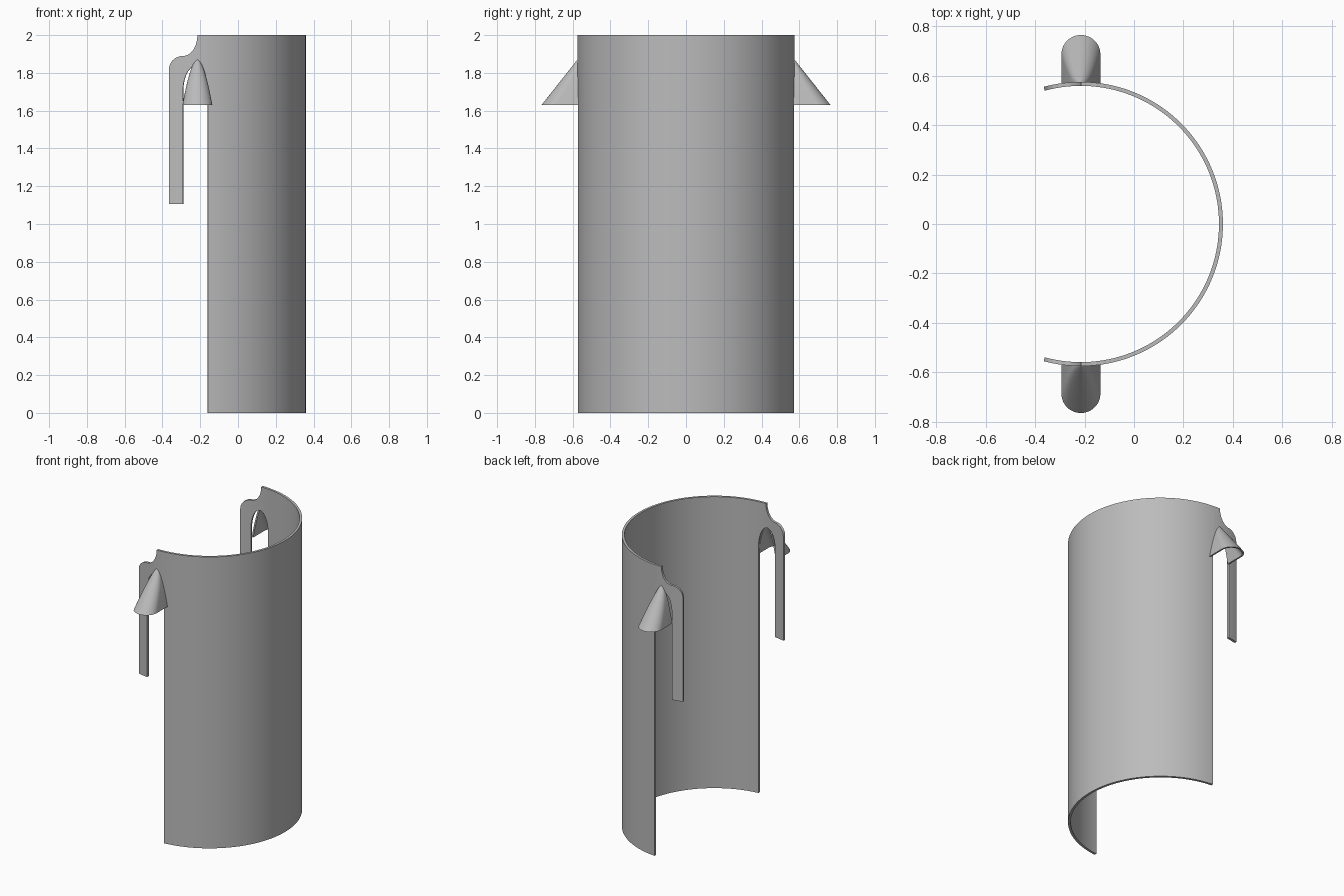
import bpy, bmesh, math

cube = bpy.data.objects.get("Cube")
if cube:
    bpy.data.objects.remove(cube, do_unlink=True)

CX, R, WALL = -0.215, 0.575, 0.016      # shell axis, outer radius, thickness
LEFT, SLOT, EDGE = -0.365, -0.292, -0.16  # strip edge, slot edge, shell edge
SPRING, PEAK = 1.70, 1.835              # slot arch heights
HOOD_TOP, HOOD_BASE = 1.87, 1.63

grey = bpy.data.materials.new("mid_grey")
grey.use_nodes = True
colour = (0.5, 0.5, 0.5, 1)
grey.diffuse_color = colour
grey.node_tree.nodes["Principled BSDF"].inputs["Base Color"].default_value = colour


def finish(name, bm, thickness=0):
    """Turn the back half into a mirrored, finished object."""
    bmesh.ops.remove_doubles(bm, verts=bm.verts, dist=1e-5)
    bmesh.ops.recalc_face_normals(bm, faces=bm.faces)
    mesh = bpy.data.meshes.new(name)
    bm.to_mesh(mesh)
    bm.free()
    mesh.materials.append(grey)
    obj = bpy.data.objects.new(name, mesh)
    bpy.context.collection.objects.link(obj)
    mirror = obj.modifiers.new("mirror", "MIRROR")
    mirror.use_axis = (False, True, False)
    if thickness:
        solid = obj.modifiers.new("wall", "SOLIDIFY")
        solid.thickness = thickness
        solid.offset = -1
    bpy.ops.object.select_all(action="DESELECT")
    obj.select_set(True)
    bpy.context.view_layer.objects.active = obj
    bpy.ops.object.convert(target="MESH")
    bpy.ops.object.shade_smooth_by_angle(angle=math.radians(35))
    return obj


def eased(a, b, n):
    """Values from a to b, bunched at both ends."""
    return [a + (b - a) * (1 - math.cos(math.pi * i / n)) / 2 for i in range(n + 1)]


def top_edge(x):
    """S-shaped shoulder of the shell."""
    mid = (LEFT + CX) / 2
    bow = math.sqrt(max(0, 1 - ((x - mid) / (mid - LEFT)) ** 2))
    if x >= CX:
        return 2.0
    return 1.82 + 0.07 * bow if x < mid else 2.0 - 0.11 * bow


def arch(x):
    """Upper edge of the slot."""
    u = (x - (SLOT + EDGE) / 2) / ((EDGE - SLOT) / 2)
    return SPRING + (PEAK - SPRING) * math.sqrt(max(0, 1 - u * u))


def add_columns(bm, columns):
    """Skin curved columns given as x and a list of heights."""
    previous = None
    for x, heights in columns:
        y = math.sqrt(max(0, R * R - (x - CX) ** 2))
        verts = [bm.verts.new((x, y, z)) for z in heights]
        if previous:
            for i in range(len(verts) - 1):
                bm.faces.new((previous[i], verts[i], verts[i + 1], previous[i + 1]))
        previous = verts


# Curved shell with slot and hanging strip
bm = bmesh.new()
mid = (LEFT + CX) / 2
strip = eased(LEFT, SLOT, 12)
bridge = sorted(set(eased(SLOT, CX, 14) + eased(CX, EDGE, 12)))
add_columns(bm, [(x, [1.105, SPRING, top_edge(x)]) for x in strip])
add_columns(bm, [(x, [arch(x), top_edge(x)]) for x in bridge])
end = math.acos((EDGE - CX) / R)
angles = [end * (1 - i / 40) for i in range(41)]
add_columns(bm, [(CX + R * math.cos(a), [0, SPRING, 2.0]) for a in angles])
finish("curved_shell", bm, WALL)


def u_section(width, depth, z, y0):
    """U outline: straight sides ending in a half round."""
    straight = max(0, depth - width)
    nose = depth - straight
    pts = [(CX + width, y0, z)]
    for i in range(25):
        a = math.pi * i / 24
        pts.append((CX + width * math.cos(a), y0 + straight + nose * math.sin(a), z))
    return pts + [(CX - width, y0, z)]


# Hollow sloping hoods over the slots
bm = bmesh.new()
rings = []
for i in range(21):
    t = max(0.0004, (i / 20) ** 2)
    w, d = 0.079 * t ** 0.55, 0.19 * t
    z = HOOD_TOP - (HOOD_TOP - HOOD_BASE) * t
    y0 = R - 0.006
    outer = u_section(w, d + 0.006, z, y0)
    inner = u_section(max(w - 0.011, w * 0.05), max(d - 0.011, d * 0.05) + 0.006, z, y0)
    rings.append([bm.verts.new(p) for p in outer + inner[::-1]])
for a, b in zip(rings, rings[1:]):
    for i in range(len(a)):
        j = (i + 1) % len(a)
        bm.faces.new((a[i], a[j], b[j], b[i]))
rim = rings[-1]
for i in range(len(rim) // 2 - 1):
    bm.faces.new((rim[i], rim[i + 1], rim[-2 - i], rim[-1 - i]))
finish("slot_hoods", bm)
